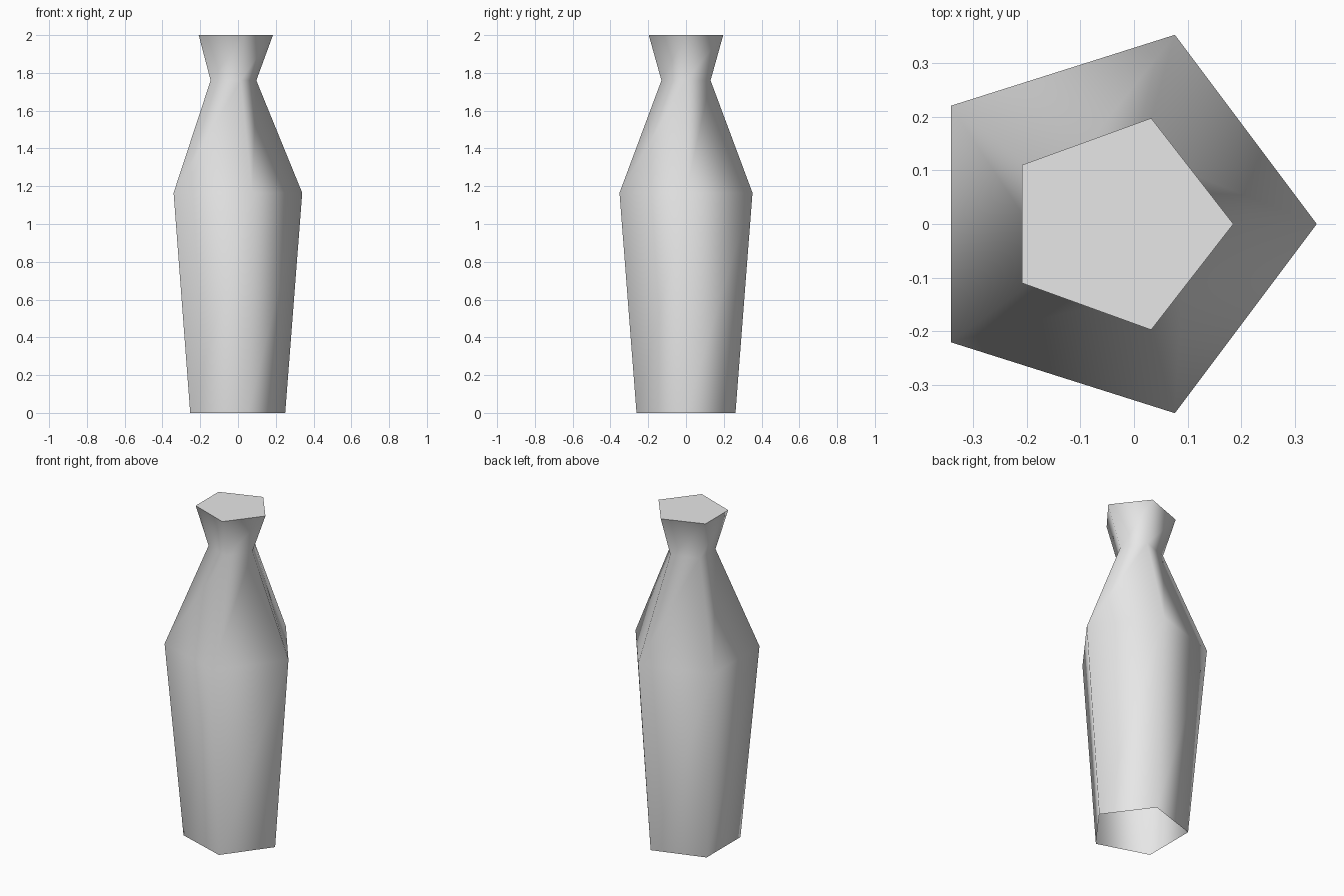
import bpy
import bmesh

cube = bpy.data.objects.get("Cube")
if cube:
    bpy.data.objects.remove(cube, do_unlink=True)

grey = bpy.data.materials.new("light grey")
grey.use_nodes = True
colour = (0.8, 0.8, 0.8, 1)
grey.diffuse_color = colour
grey.node_tree.nodes["Principled BSDF"].inputs["Base Color"].default_value = colour

# Five-sided rings from foot to lip: height, tip x, side x, side y, back x, back y
RINGS = [
    (0.0, 0.25, 0.055, 0.262, -0.253, 0.163),
    (1.165, 0.34, 0.076, 0.352, -0.341, 0.22),
    (1.76, 0.097, 0.014, 0.13, -0.145, 0.076),
    (2.0, 0.185, 0.032, 0.197, -0.208, 0.11),
]


def add_ring(bm, z, tip_x, side_x, side_y, back_x, back_y):
    outline = [(tip_x, 0), (side_x, side_y), (back_x, back_y),
               (back_x, -back_y), (side_x, -side_y)]
    return [bm.verts.new((x, y, z)) for x, y in outline]


# Smooth pentagonal walls, left open at the foot
bm = bmesh.new()
loops = [add_ring(bm, *ring) for ring in RINGS]
for low, high in zip(loops, loops[1:]):
    for i in range(len(low)):
        j = (i + 1) % len(low)
        face = bm.faces.new((low[i], low[j], high[j], high[i]))
        face.smooth = True

# Flat lid with a sharp rim
lid = bm.faces.new(loops[-1])
lid.smooth = False
for edge in lid.edges:
    edge.smooth = False

mesh = bpy.data.meshes.new("vase")
bm.to_mesh(mesh)
bm.free()
mesh.materials.append(grey)
vase = bpy.data.objects.new("vase", mesh)
bpy.context.collection.objects.link(vase)
